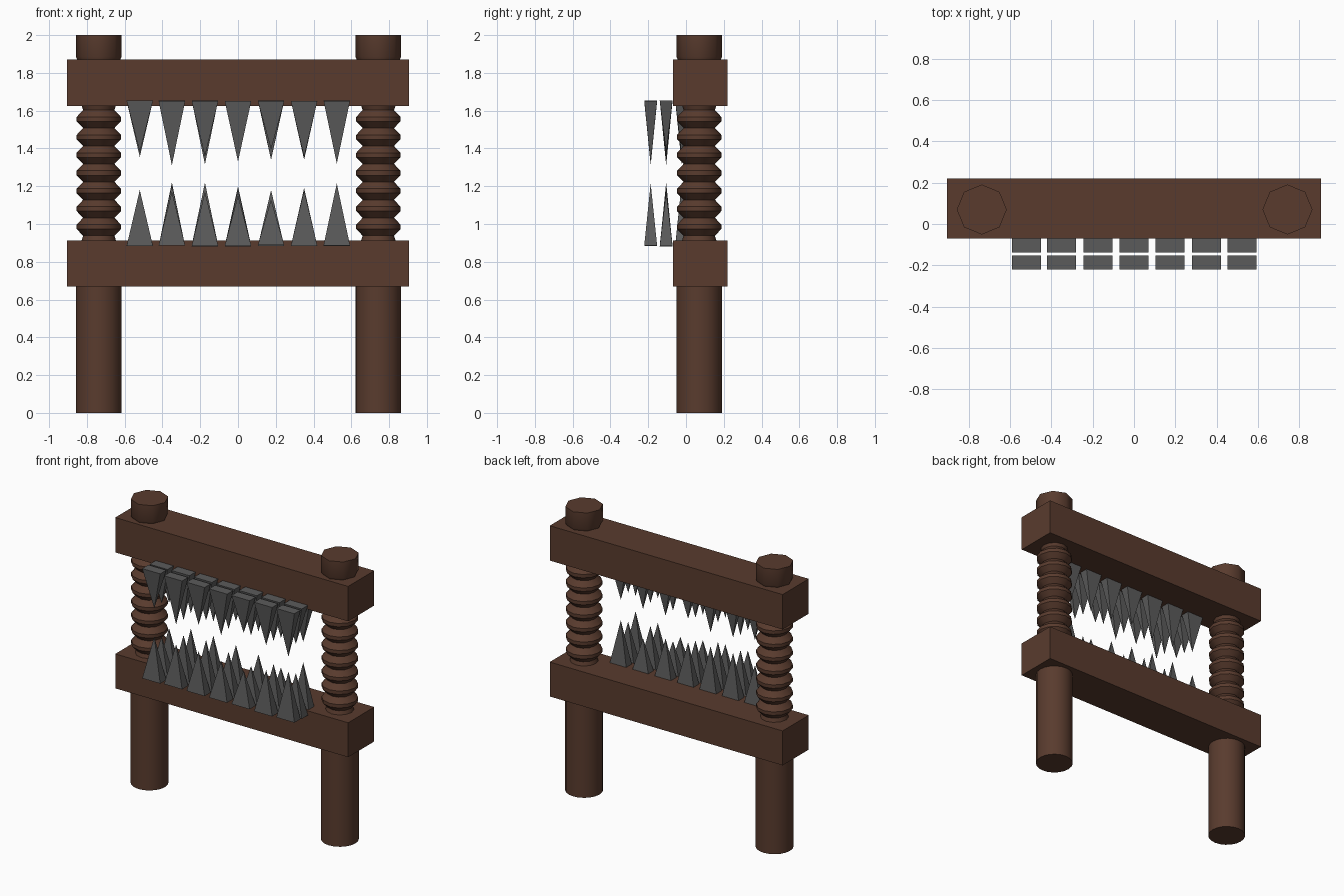
import bpy, bmesh, math, random

if "Cube" in bpy.data.objects:
    bpy.data.objects.remove(bpy.data.objects["Cube"])

random.seed(4)


def material(name, rgb):
    m = bpy.data.materials.new(name)
    m.diffuse_color = (*rgb, 1)
    m.use_nodes = True
    m.node_tree.nodes["Principled BSDF"].inputs["Base Color"].default_value = m.diffuse_color
    return m


WOOD = material("dark_brown_wood", (0.100, 0.044, 0.027))
IRON = material("grey_iron", (0.105, 0.105, 0.105))


def finish(bm, name, mat, smooth=None):
    bmesh.ops.recalc_face_normals(bm, faces=bm.faces[:])
    me = bpy.data.meshes.new(name)
    bm.to_mesh(me)
    bm.free()
    me.materials.append(mat)
    ob = bpy.data.objects.new(name, me)
    bpy.context.collection.objects.link(ob)
    if smooth:
        bpy.ops.object.select_all(action='DESELECT')
        ob.select_set(True)
        bpy.context.view_layer.objects.active = ob
        bpy.ops.object.shade_smooth_by_angle(angle=math.radians(smooth))
    return ob


def beam(name, z0, z1):
    bm = bmesh.new()
    bmesh.ops.create_cube(bm, size=1)
    for v in bm.verts:
        v.co = (v.co.x * 1.81, 0.075 + v.co.y * 0.29, (z0 + z1) / 2 + v.co.z * (z1 - z0))
    finish(bm, name, WOOD)


def lathe(name, cx, cy, profile, sides, smooth):
    bm = bmesh.new()
    rings = []
    for r, z in profile:
        rings.append([bm.verts.new((cx + r * math.cos(2 * math.pi * i / sides),
                                    cy + r * math.sin(2 * math.pi * i / sides), z))
                      for i in range(sides)])
    for a, b in zip(rings, rings[1:]):
        for i in range(sides):
            j = (i + 1) % sides
            bm.faces.new((a[i], a[j], b[j], b[i]))
    bm.faces.new(rings[0][::-1])
    bm.faces.new(rings[-1])
    finish(bm, name, WOOD, smooth)


# two jaws of the press
beam("lower_beam", 0.67, 0.912)
beam("upper_beam", 1.625, 1.87)

# posts: round leg, ridged screw thread, eight-sided cap
thread = [(0.095, 0.90)]
for k in range(7):
    z = 0.985 + k * 0.095
    thread += [(0.083, z - 0.047), (0.117, z - 0.012), (0.117, z + 0.012)]
thread += [(0.083, 1.603), (0.095, 1.64)]
for side, cx in (("left", -0.737), ("right", 0.743)):
    lathe(side + "_leg", cx, 0.07, [(0.121, 0), (0.121, 0.69)], 20, 40)
    lathe(side + "_screw", cx, 0.07, thread, 12, 35)
    lathe(side + "_cap", cx, 0.07, [(0.108, 1.86), (0.121, 1.885), (0.121, 2.0)], 8, 50)

# iron teeth: three rows of seven four-sided spikes on each jaw
COLS = [-0.52, -0.35, -0.175, 0.0, 0.175, 0.35, 0.523]
ROWS = [-0.187, -0.105, -0.023]
LOW_TIPS = [1.18, 1.22, 1.22, 1.20, 1.18, 1.19, 1.215]
HIGH_TIPS = [1.355, 1.31, 1.315, 1.33, 1.34, 1.34, 1.32]


def teeth(name, base, direction, tips):
    bm = bmesh.new()
    for x, tip in zip(COLS, tips):
        longest = random.randrange(3)
        for n, y in enumerate(ROWS):
            z = base + direction * random.uniform(0, 0.008)
            top = tip if n == longest else tip - direction * random.uniform(0.0, 0.06)
            b = [bm.verts.new((x + sx * 0.07, y + sy * 0.034, z))
                 for sx, sy in ((-1, -1), (1, -1), (1, 1), (-1, 1))]
            t = bm.verts.new((x, y, top))
            bm.faces.new(b)
            for i in range(4):
                bm.faces.new((b[i], b[(i + 1) % 4], t))
    finish(bm, name, IRON)


teeth("lower_teeth", 0.88, 1, LOW_TIPS)
teeth("upper_teeth", 1.655, -1, HIGH_TIPS)
